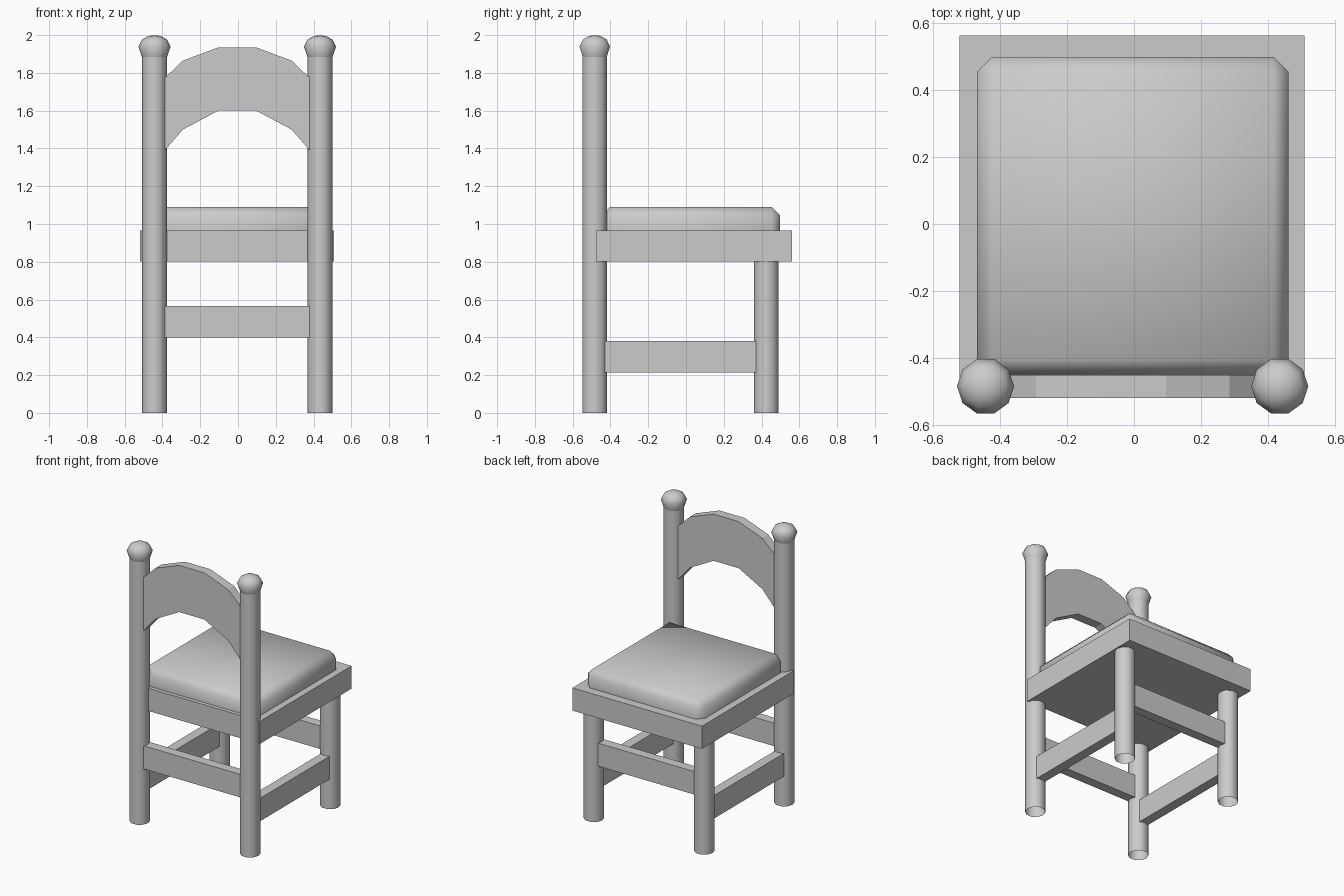
import bpy
import bmesh
import math

old = bpy.data.objects.get("Cube")
if old:
    bpy.data.objects.remove(old, do_unlink=True)

GREY = (0.6, 0.6, 0.6, 1)
mat = bpy.data.materials.new("plain grey")
mat.use_nodes = True
mat.diffuse_color = GREY
mat.node_tree.nodes["Principled BSDF"].inputs["Base Color"].default_value = GREY


def finish(name, bm, smooth=False):
    """Turn a bmesh into a named, coloured object."""
    bmesh.ops.recalc_face_normals(bm, faces=bm.faces)
    mesh = bpy.data.meshes.new(name)
    bm.to_mesh(mesh)
    bm.free()
    mesh.materials.append(mat)
    if smooth:
        mesh.shade_smooth()
        mesh.set_sharp_from_angle(angle=math.radians(55))
    obj = bpy.data.objects.new(name, mesh)
    bpy.context.collection.objects.link(obj)
    return obj


def box_mesh(x, y, z):
    """Box given by its (low, high) range on each axis."""
    bm = bmesh.new()
    bmesh.ops.create_cube(bm, size=1)
    for v in bm.verts:
        v.co = [lo + (hi - lo) * (c + 0.5) for c, (lo, hi) in zip(v.co, (x, y, z))]
    return bm


def lathe(name, x, y, profile, sides=10):
    """Upright turned part, open at the bottom, from (radius, height) points."""
    bm = bmesh.new()
    verts = [bm.verts.new((x + r, y, z)) for r, z in profile]
    edges = [bm.edges.new(pair) for pair in zip(verts, verts[1:])]
    bmesh.ops.spin(bm, geom=verts + edges, cent=(x, y, 0), axis=(0, 0, 1),
                   angle=math.tau, steps=sides, use_merge=False)
    bmesh.ops.remove_doubles(bm, verts=bm.verts, dist=0.0005)
    return finish(name, bm, smooth=True)


CENTRE_X = -0.004
LEG_X = 0.438
POST_Y, LEG_Y = -0.483, 0.425
RADIUS = 0.067

# Posts with ball finials, short legs and side stretchers
FINIAL = [(RADIUS, 1.885), (0.085, 1.94), (0.066, 1.977), (0.033, 1.995), (0, 2.0)]
for side, sign in (("left", 1), ("right", -1)):
    x = CENTRE_X + sign * LEG_X
    lathe(f"{side}_post", x, POST_Y, [(RADIUS, 0), (RADIUS, 1.9)])
    lathe(f"{side}_finial", x, POST_Y, FINIAL)
    lathe(f"{side}_leg", x, LEG_Y, [(RADIUS, 0), (RADIUS, 0.82)])
    finish(f"{side}_stretcher",
           box_mesh((x - 0.035, x + 0.035), (-0.43, 0.37), (0.215, 0.38)))

# Cross stretchers
for name, y in (("post_stretcher", POST_Y), ("leg_stretcher", LEG_Y)):
    finish(name, box_mesh((-0.386, 0.378), (y - 0.035, y + 0.035), (0.4, 0.565)))

# Seat board
finish("seat", box_mesh((-0.52, 0.508), (-0.477, 0.562), (0.802, 0.965)))

# Cushion with softened sides and top
bm = box_mesh((-0.468, 0.46), (-0.45, 0.498), (0.96, 1.09))
rims = [e for e in bm.edges if max(v.co.z for v in e.verts) > 1]
bmesh.ops.bevel(bm, geom=rims, offset=0.045, segments=1, affect='EDGES')
finish("cushion", bm, smooth=True)

# Arched backrest, mirrored from half outlines
upper = [(0.1, 1.935), (0.288, 1.865), (0.392, 1.765)]
lower = [(0.1, 1.6), (0.288, 1.5), (0.392, 1.38)]
half = upper + lower[::-1]
outline = half + [(-x, z) for x, z in reversed(half)]
bm = bmesh.new()
face = bm.faces.new([bm.verts.new((x + CENTRE_X, -0.518, z)) for x, z in outline])
slab = bmesh.ops.extrude_face_region(bm, geom=[face])
moved = [g for g in slab["geom"] if isinstance(g, bmesh.types.BMVert)]
bmesh.ops.translate(bm, verts=moved, vec=(0, 0.068, 0))
finish("backrest", bm)
